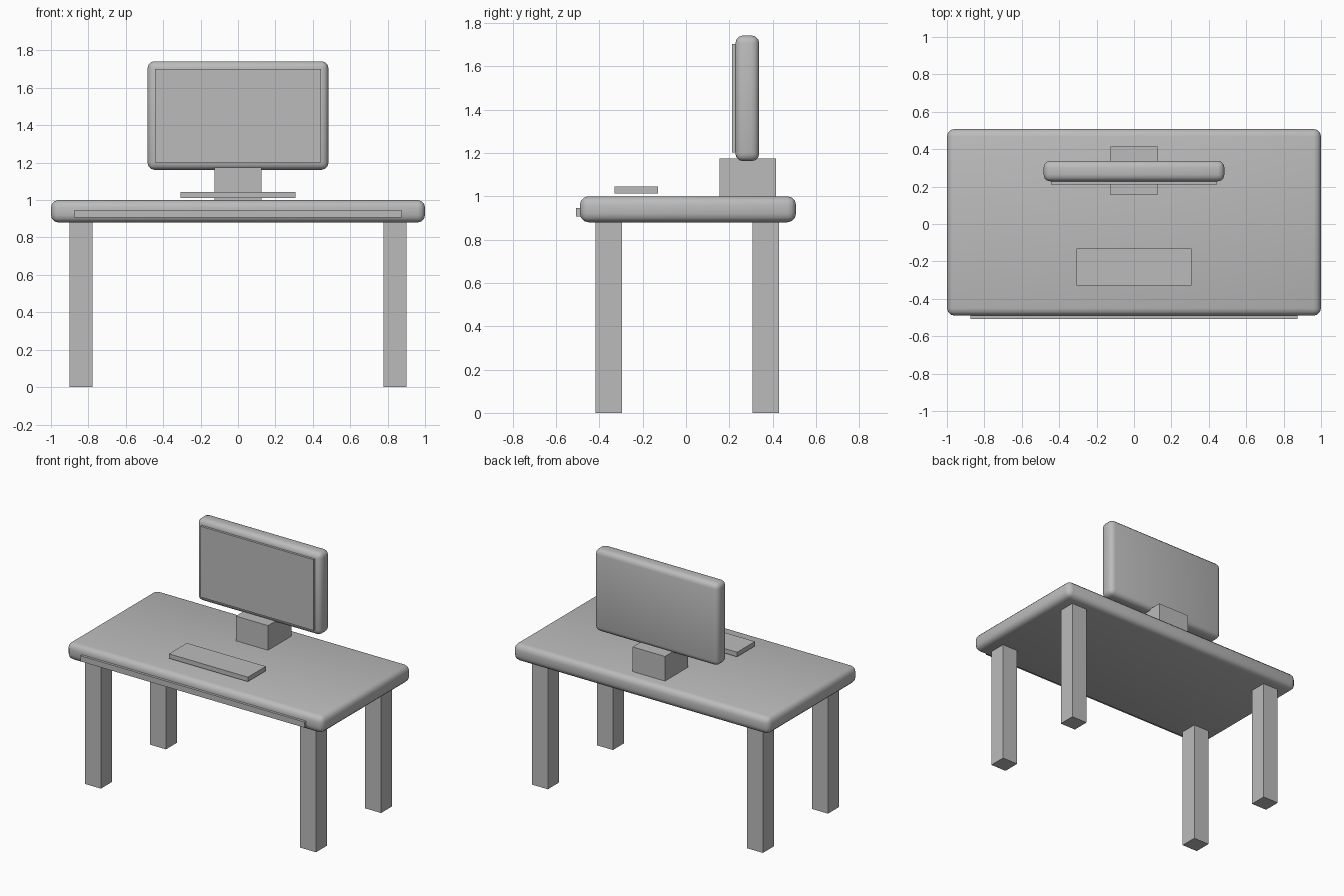
import bpy
import math

cube = bpy.data.objects.get("Cube")
if cube:
    bpy.data.objects.remove(cube, do_unlink=True)

# One plain grey for the whole model
grey = bpy.data.materials.new("plain grey")
grey.use_nodes = True
colour = (0.5, 0.5, 0.5, 1)
grey.diffuse_color = colour
grey.node_tree.nodes["Principled BSDF"].inputs["Base Color"].default_value = colour


def box(name, x, y, z, bevel=0):
    """Box spanning the (low, high) pairs x, y and z, with optional rounded edges."""
    spans = (x, y, z)
    bpy.ops.mesh.primitive_cube_add(size=1, location=[(a + b) / 2 for a, b in spans])
    part = bpy.context.object
    part.name = name
    part.scale = [b - a for a, b in spans]
    bpy.ops.object.transform_apply(location=False, rotation=False, scale=True)
    part.data.materials.append(grey)
    if bevel:
        mod = part.modifiers.new("rounded edges", "BEVEL")
        mod.width = bevel
        mod.segments = 3
        bpy.ops.object.modifier_apply(modifier=mod.name)
        bpy.ops.object.shade_smooth_by_angle(angle=math.radians(35))
    return part


# Desk
box("tabletop", (-1, 1), (-0.49, 0.508), (0.88, 1.0), 0.04)
box("drawer_front", (-0.875, 0.875), (-0.508, -0.47), (0.907, 0.947))
for side, sx in (("left", 1), ("right", -1)):
    x = sorted((sx * 0.778, sx * 0.902))
    box("front_leg_" + side, x, (-0.418, -0.296), (0, 0.89))
    box("back_leg_" + side, x, (0.308, 0.43), (0, 0.89))

# Monitor
box("monitor_stand", (-0.126, 0.126), (0.155, 0.415), (0.995, 1.174))
box("monitor_body", (-0.483, 0.483), (0.228, 0.338), (1.162, 1.742), 0.035)
box("screen", (-0.443, 0.443), (0.212, 0.24), (1.202, 1.702))

# Keyboard
box("keyboard", (-0.308, 0.308), (-0.33, -0.13), (1.012, 1.044))
